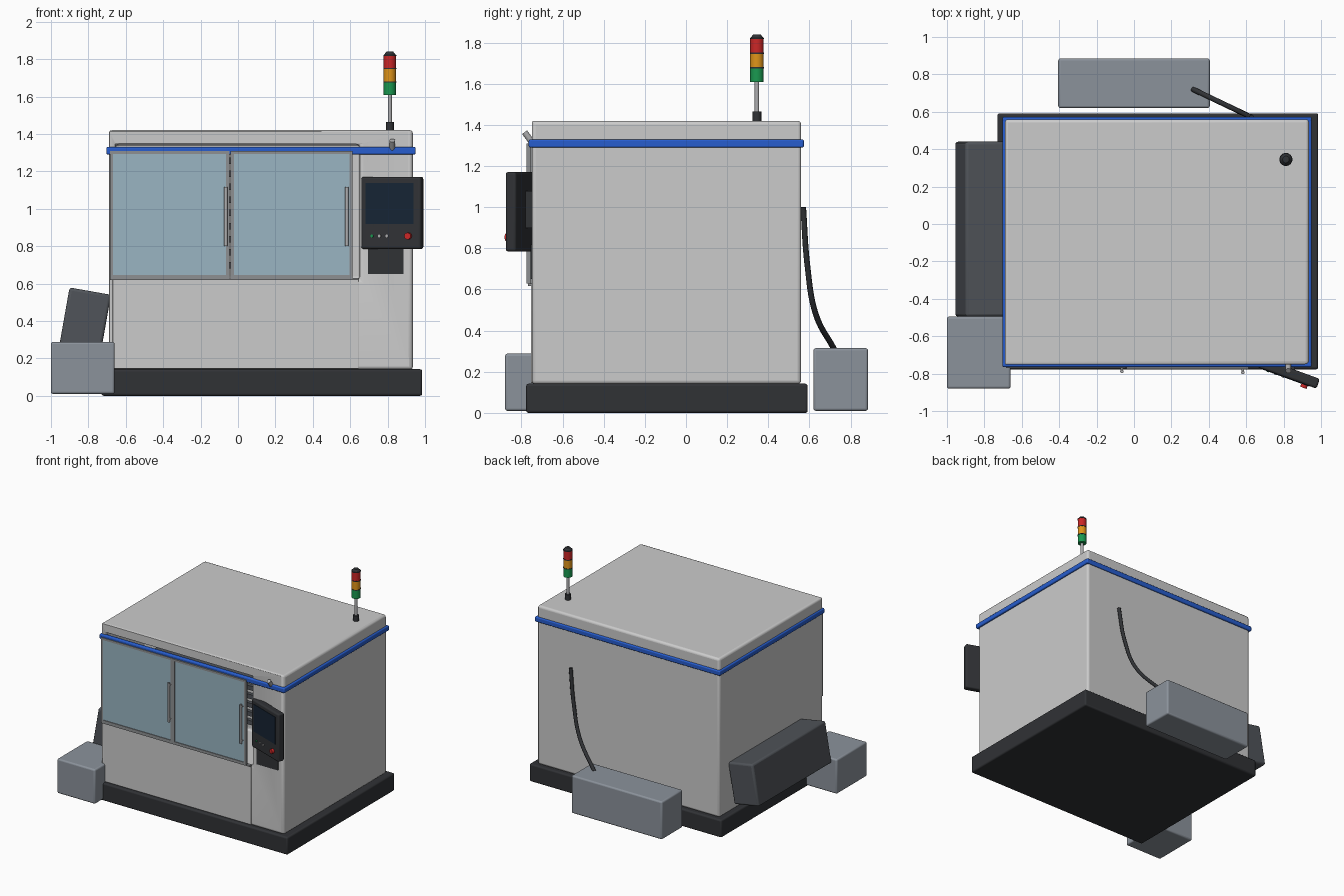
import bpy
from math import radians
from mathutils import Vector

if "Cube" in bpy.data.objects:
    bpy.data.objects.remove(bpy.data.objects["Cube"])

MATS = {}
COLORS = {
    "dark": (0.03, 0.032, 0.036), "charcoal": (0.08, 0.088, 0.1),
    "steel_blue": (0.26, 0.29, 0.33), "blue": (0.02, 0.11, 0.62),
    "glass": (0.32, 0.46, 0.54), "frame": (0.27, 0.28, 0.29),
    "metal": (0.42, 0.42, 0.43), "screen": (0.008, 0.018, 0.035),
    "red": (0.6, 0.02, 0.02), "orange": (0.75, 0.3, 0.01), "green": (0.01, 0.32, 0.08),
}


def finish(ob, name, color, smooth=True):
    ob.name = name
    if color:
        if color not in MATS:
            MATS[color] = bpy.data.materials.new(color)
            MATS[color].diffuse_color = (*COLORS[color], 1)
        ob.data.materials.append(MATS[color])
    if smooth:
        bpy.ops.object.shade_smooth_by_angle(angle=radians(30))
    return ob


def bevel(ob, width, segments=3):
    m = ob.modifiers.new("Bevel", 'BEVEL')
    m.width, m.segments, m.limit_method = width, segments, 'ANGLE'


def box(name, lo, hi, color=None, r=0.0, parent=None):
    """Box between two corners, optionally with rounded edges."""
    lo, hi = Vector(lo), Vector(hi)
    bpy.ops.mesh.primitive_cube_add(size=1, location=(lo + hi) / 2)
    ob = bpy.context.object
    ob.scale = hi - lo
    bpy.ops.object.transform_apply(location=False, rotation=False, scale=True)
    finish(ob, name, color, r > 0)
    if r:
        bevel(ob, r)
    ob.parent = parent
    return ob


def rod(name, a, b, radius, color=None, parent=None, r2=None, verts=24):
    """Cylinder or cone from a to b."""
    a, b = Vector(a), Vector(b)
    bpy.ops.mesh.primitive_cone_add(vertices=verts, radius1=radius,
                                    radius2=radius if r2 is None else r2,
                                    depth=(b - a).length, location=(a + b) / 2)
    ob = bpy.context.object
    ob.rotation_euler = (b - a).to_track_quat('Z', 'Y').to_euler()
    finish(ob, name, color)
    ob.parent = parent
    return ob


# Plinth and enclosure with the door opening cut out
box("base_plinth", (-0.73, -0.777, 0), (0.985, 0.592, 0.142), "dark", 0.012)
body = box("enclosure", (-0.69, -0.75, 0.14), (0.935, 0.56, 1.42))
cutter = box("opening_cutter", (-0.655, -0.9, 0.62), (0.65, -0.25, 1.345))
cutter.hide_render = True
cutter.hide_viewport = True
cut = body.modifiers.new("Opening", 'BOOLEAN')
cut.object, cut.operation, cut.solver = cutter, 'DIFFERENCE', 'EXACT'
bevel(body, 0.018)
bpy.context.view_layer.objects.active = body
bpy.ops.object.select_all(action='DESELECT')
body.select_set(True)
bpy.ops.object.shade_smooth_by_angle(angle=radians(30))
box("lower_front_panel", (-0.67, -0.754, 0.145), (0.645, -0.74, 0.622), r=0.004)

# Ribbed cover at the back of the work space
for i in range(9):
    z = 0.68 + i * 0.07
    box(f"inner_rib_{i + 1}", (-0.55, -0.28, z), (0.5, -0.24, z + 0.035), "charcoal")

# Blue trim: four rounded strips around the enclosure
x0, x1, y0, y1 = -0.703, 0.95, -0.765, 0.573
for n, lo, hi in (("front", (x0, y0), (x1, y0 + 0.03)), ("back", (x0, y1 - 0.03), (x1, y1)),
                  ("left", (x0, y0), (x0 + 0.03, y1)), ("right", (x1 - 0.03, y0), (x1, y1))):
    box(f"trim_{n}", (*lo, 1.29), (*hi, 1.33), "blue", 0.008)


# Sliding doors: frame, glass and handle
def door(name, xa, xb, y, z0, z1, handle_x):
    t, d = 0.018, 0.022
    for n, a, b in (("left", (xa, z0), (xa + t, z1)), ("right", (xb - t, z0), (xb, z1)),
                    ("bottom", (xa + t, z0), (xb - t, z0 + t)), ("top", (xa + t, z1 - t), (xb - t, z1))):
        box(f"{name}_frame_{n}", (a[0], y, a[1]), (b[0], y + d, b[1]), "frame")
    box(f"{name}_glass", (xa + t, y + 0.005, z0 + t), (xb - t, y + 0.014, z1 - t), "glass")
    rod(f"{name}_handle", (handle_x, y - 0.018, 0.8), (handle_x, y - 0.018, 1.115), 0.009, "metal")
    for k, z in enumerate((0.82, 1.095)):
        rod(f"{name}_handle_post_{k + 1}", (handle_x, y - 0.018, z), (handle_x, y + 0.004, z), 0.006, "metal")


door("left_door", -0.685, -0.045, -0.77, 0.628, 1.31, -0.065)
door("right_door", -0.04, 0.613, -0.776, 0.628, 1.31, 0.582)
box("door_rail", (-0.685, -0.768, 0.618), (0.645, -0.745, 0.63), "frame")

# Control pendant, turned towards the operator; children use local coordinates
pendant = box("control_pendant", (-0.17, -0.0275, -0.193), (0.17, 0.0275, 0.193), "dark", 0.012)
F = -0.0275
box("control_screen", (-0.14, F - 0.003, -0.06), (0.132, F + 0.01, 0.16), "screen", parent=pendant)
for i, (x, c) in enumerate(((-0.105, "green"), (-0.062, "metal"), (-0.02, "metal"))):
    rod(f"control_button_{i + 1}", (x, F + 0.005, -0.124), (x, F - 0.006, -0.124), 0.008, c, pendant, verts=16)
rod("stop_button", (0.103, F + 0.005, -0.124), (0.103, F - 0.02, -0.124), 0.018, "red", pendant)
pendant.location = (0.825, -0.796, 0.978)
pendant.rotation_euler.z = radians(-20)
box("pendant_mount", (0.72, -0.79, 0.9), (0.86, -0.745, 1.08), "dark")
box("lower_service_panel", (0.695, -0.757, 0.65), (0.885, -0.74, 0.82), "dark")
rod("pendant_stub", (0.825, -0.745, 1.31), (0.825, -0.785, 1.365), 0.015, "metal")

# Signal tower
X, Y = 0.812, 0.345
rod("signal_foot", (X, Y, 1.415), (X, Y, 1.465), 0.021, "dark")
rod("signal_pole", (X, Y, 1.46), (X, Y, 1.61), 0.011, "metal")
for i, c in enumerate(("green", "orange", "red")):
    z = 1.608 + i * 0.071
    rod(f"signal_lamp_{c}", (X, Y, z), (X, Y, z + 0.069), 0.033, c)
    rod(f"signal_ring_{i + 1}", (X, Y, z + 0.067), (X, Y, z + 0.073), 0.035, "dark")
rod("signal_cap", (X, Y, 1.82), (X, Y, 1.84), 0.034, "dark", r2=0.018)

# Chip conveyor housing leaning on the left side, and its bin
conveyor = box("chip_conveyor", (-0.931, -0.495, 0.232), (-0.706, 0.44, 0.562), "charcoal", 0.015)
conveyor.rotation_euler.y = radians(10)
box("chip_bin", (-1.0, -0.88, 0.01), (-0.66, -0.495, 0.288), "steel_blue", 0.012)

# Coolant tank and hose behind
box("coolant_tank", (-0.405, 0.62, 0.01), (0.405, 0.885, 0.315), "steel_blue", 0.012)
curve = bpy.data.curves.new("coolant_hose", 'CURVE')
curve.dimensions, curve.bevel_depth, curve.bevel_resolution = '3D', 0.014, 3
curve.use_fill_caps = True
spline = curve.splines.new('BEZIER')
path = ((0.57, 1.0), (0.59, 0.72), (0.628, 0.49), (0.72, 0.31))
spline.bezier_points.add(len(path) - 1)
for p, (y, z) in zip(spline.bezier_points, path):
    p.co = (0.63 - (y - 0.57) * 2.1, y, z)
    p.handle_left_type = p.handle_right_type = 'AUTO'
hose = bpy.data.objects.new("coolant_hose", curve)
bpy.context.collection.objects.link(hose)
hose.data.materials.append(MATS["dark"])

for m in bpy.data.materials:
    if m.users and not m.is_grease_pencil:
        m.use_nodes = True
        m.node_tree.nodes["Principled BSDF"].inputs["Base Color"].default_value = m.diffuse_color
